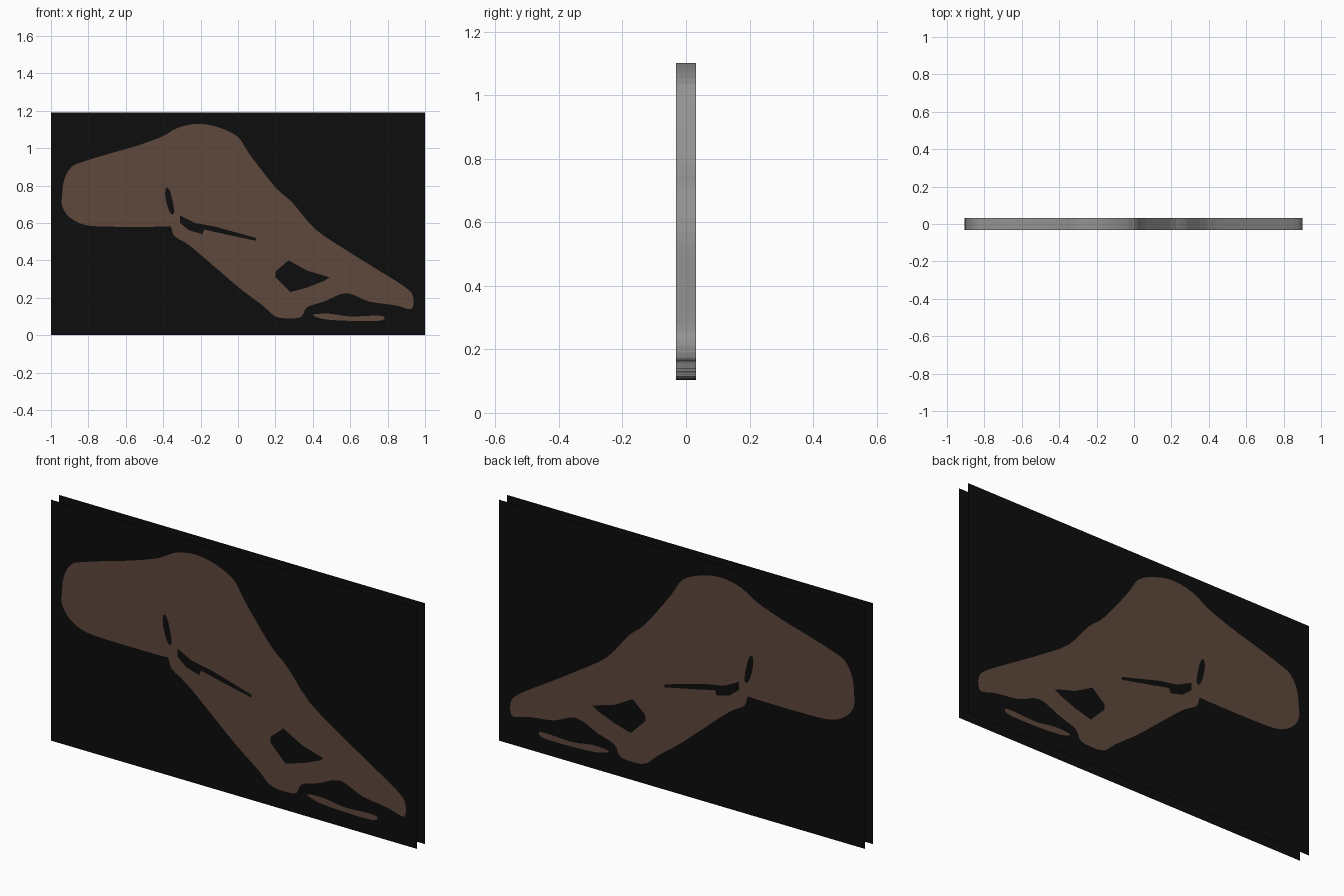
import bpy, bmesh
from mathutils import Vector
from mathutils.geometry import delaunay_2d_cdt

if "Cube" in bpy.data.objects:
    bpy.data.objects.remove(bpy.data.objects["Cube"])

HALF = 0.031      # half the gap between the two sheets
HEIGHT = 1.19


def material(name, rgb):
    m = bpy.data.materials.new(name)
    m.diffuse_color = (*rgb, 1)
    m.use_nodes = True
    m.node_tree.nodes["Principled BSDF"].inputs["Base Color"].default_value = m.diffuse_color
    return m


black = material("black", (0.004, 0.004, 0.004))
brown = material("brown", (0.112, 0.066, 0.046))
grey = material("grey", (0.29, 0.29, 0.29))

# Silhouette loops (x, z) in hundredths
OUTLINE = [(-94, 75), (-93, 83), (-89, 90), (-82, 93), (-69, 97), (-55, 101), (-41, 106),
           (-32, 111), (-21, 113), (-10, 111), (0, 106), (6, 97), (20, 79), (29, 71),
           (41, 57), (57, 46), (73, 36), (89, 26), (93.5, 21), (93.5, 15), (91, 14),
           (84, 16), (70, 18), (58, 22.5), (46, 18), (37, 15), (34, 10), (28, 9),
           (20, 10), (13, 16), (1, 25), (-13, 37), (-26, 48), (-34, 53), (-36, 58),
           (-40, 58), (-69, 58), (-82, 59), (-90, 63), (-94, 69)]
SLOT = [(-38, 79), (-36, 76), (-34, 66), (-36, 65), (-38, 70), (-39, 76)]
SLIT = [(-31, 64), (-23, 60), (-12, 58), (9.5, 52), (9.5, 50.5), (-7, 54), (-18, 56.5),
        (-19, 54), (-26, 56), (-31, 60)]
WINDOW = [(27, 40), (37, 34.5), (49, 31), (46, 29), (37, 25.5), (28, 23), (20, 31), (20, 34)]
SLIVER = [(40, 11), (49, 11.5), (60, 10), (73, 10.5), (78, 10), (77, 8), (68, 7.5),
          (52, 8), (44, 9)]


def rounded(points, steps):
    """Closed smooth loop through the points."""
    p = [Vector(q) / 100 for q in points]
    n, out = len(p), []
    for i in range(n):
        a, b, c, d = p[i - 1], p[i], p[(i + 1) % n], p[(i + 2) % n]
        for k in range(steps):
            t = k / steps
            out.append(0.5 * (2 * b + (c - a) * t + (2 * a - 5 * b + 4 * c - d) * t * t
                              + (3 * b - a - 3 * c + d) * t ** 3))
    return out


loops = [rounded(OUTLINE, 3), rounded(SLOT, 2), rounded(SLIT, 1),
         rounded(WINDOW, 1), rounded(SLIVER, 3)]


def inside(pt):
    """Even-odd test against every loop."""
    hit = False
    for loop in loops:
        for a, b in zip(loop, loop[1:] + loop[:1]):
            if (a.y > pt.y) != (b.y > pt.y):
                if pt.x < a.x + (pt.y - a.y) * (b.x - a.x) / (b.y - a.y):
                    hit = not hit
    return hit


def make_object(name, bm, mats):
    me = bpy.data.meshes.new(name)
    bm.to_mesh(me)
    bm.free()
    for m in mats:
        me.materials.append(m)
    ob = bpy.data.objects.new(name, me)
    bpy.context.collection.objects.link(ob)
    return ob


# Triangulate the rectangle with the silhouette cut into it
frame = [Vector(c) for c in ((-1, 0), (1, 0), (1, HEIGHT), (-1, HEIGHT))]
pts, edges = [], []
for loop in [frame] + loops:
    s, n = len(pts), len(loop)
    pts += loop
    edges += [(s + i, s + (i + 1) % n) for i in range(n)]
flat, _, tris, *_ = delaunay_2d_cdt(pts, edges, [], 0, 1e-6)

# Front and back sheets: brown inside the silhouette, black outside
for name, y in (("front_sheet", -HALF), ("back_sheet", HALF)):
    bm = bmesh.new()
    vs = [bm.verts.new((v.x, y, v.y)) for v in flat]
    for t in tris:
        f = bm.faces.new([vs[i] for i in t])
        c = f.calc_center_median()
        f.material_index = int(inside(Vector((c.x, c.z))))
        f.normal_update()
        if f.normal.y * y < 0:
            f.normal_flip()
    make_object(name, bm, [black, brown])

# Grey wall between the sheets, a slightly smaller silhouette
bm = bmesh.new()
for loop in (loops[0], loops[4]):
    rings = [[bm.verts.new((p.x * 0.96, y, 0.6 + (p.y - 0.6) * 0.945)) for p in loop]
             for y in (-HALF, HALF)]
    n = len(loop)
    for i in range(n):
        j = (i + 1) % n
        bm.faces.new((rings[0][i], rings[1][i], rings[1][j], rings[0][j]))
bm.normal_update()
# point the wall faces outwards (loops run clockwise seen from the front)
top = max(bm.faces, key=lambda f: f.calc_center_median().z)
if top.normal.z < 0:
    bmesh.ops.reverse_faces(bm, faces=bm.faces[:])
make_object("inner_wall", bm, [grey])
